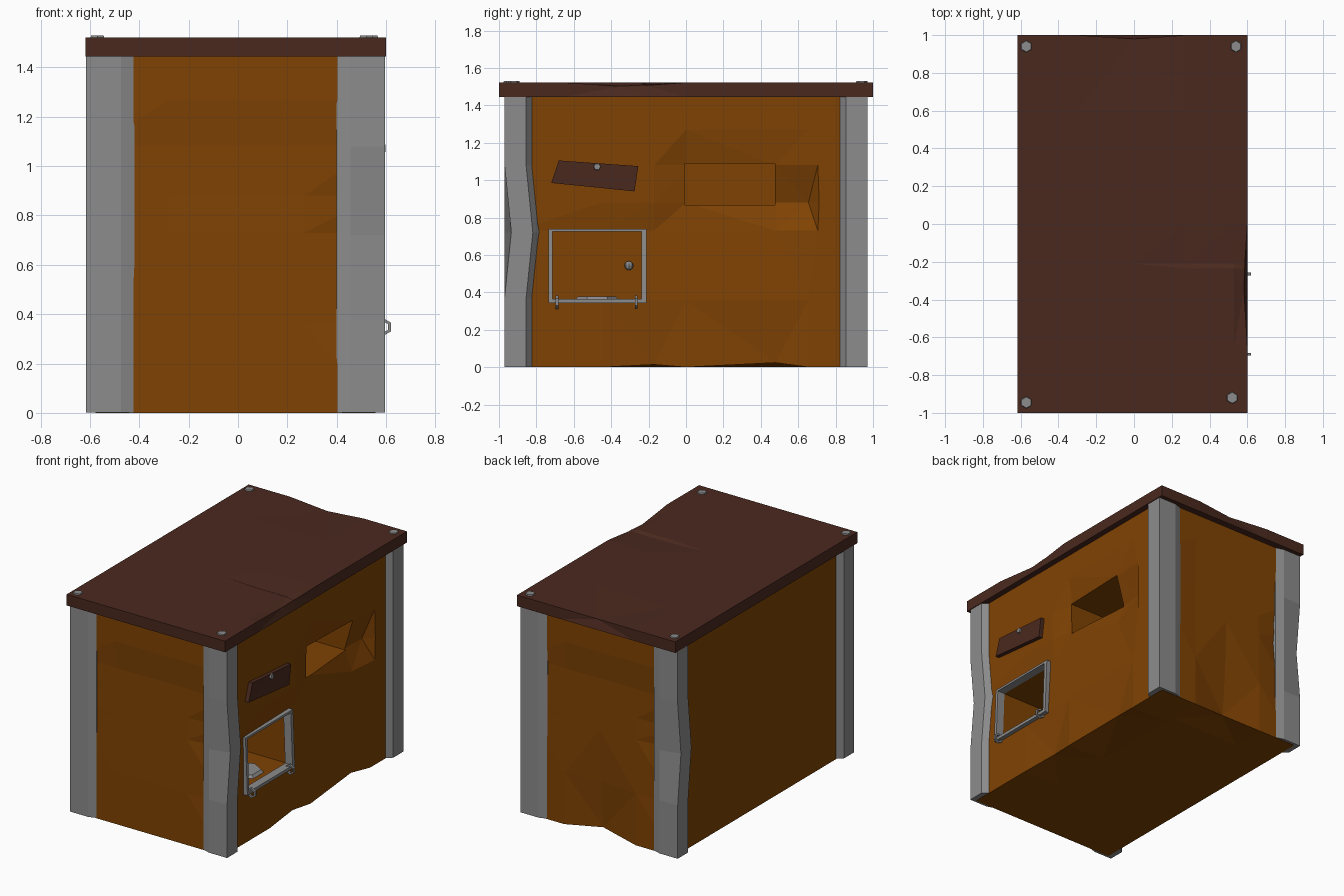
import bpy, bmesh, math
from mathutils import Vector, Matrix

cube = bpy.data.objects.get("Cube")
if cube:
    bpy.data.objects.remove(cube, do_unlink=True)


def material(name, color):
    m = bpy.data.materials.new(name)
    m.use_nodes = True
    m.diffuse_color = (*color, 1)
    bsdf = next(n for n in m.node_tree.nodes if n.type == 'BSDF_PRINCIPLED')
    bsdf.inputs["Base Color"].default_value = (*color, 1)
    bsdf.inputs["Roughness"].default_value = 0.8
    return m


ORANGE = material("rusty orange", (0.214, 0.055, 0.001))
BROWN = material("dark brown", (0.068, 0.022, 0.013))
GREY = material("steel grey", (0.262, 0.262, 0.262))


def finish(name, bm, mat=None):
    bmesh.ops.recalc_face_normals(bm, faces=bm.faces)
    me = bpy.data.meshes.new(name)
    bm.to_mesh(me)
    bm.free()
    ob = bpy.data.objects.new(name, me)
    bpy.context.collection.objects.link(ob)
    if mat:
        me.materials.append(mat)
    return ob


def add_box(bm, lo, hi):
    lo, hi = Vector(lo), Vector(hi)
    m = Matrix.Translation((lo + hi) / 2) @ Matrix.Diagonal((*(hi - lo), 1))
    bmesh.ops.create_cube(bm, size=1, matrix=m)


def dented_box(name, lo, hi, cuts, dents, mat):
    """Box sliced along each axis, with chosen grid points pushed by an offset."""
    bm = bmesh.new()
    add_box(bm, lo, hi)
    for axis, values in enumerate(cuts):
        for value in values:
            co, no = Vector(), Vector()
            co[axis], no[axis] = value, 1
            bmesh.ops.bisect_plane(bm, geom=bm.verts[:] + bm.edges[:] + bm.faces[:],
                                   plane_co=co, plane_no=no)
    # Pick every grid point before any of them moves
    picked = [min(bm.verts, key=lambda w: (w.co - Vector(p)).length) for p, _ in dents]
    for v, (_, offset) in zip(picked, dents):
        v.co += Vector(offset)
    bmesh.ops.triangulate(bm, faces=bm.faces)
    return finish(name, bm, mat)


def prism(name, levels, mat):
    """Loft closed rings of equal length and cap both ends."""
    bm = bmesh.new()
    rings = [[bm.verts.new(p) for p in ring] for ring in levels]
    n = len(rings[0])
    for a, b in zip(rings, rings[1:]):
        for i in range(n):
            bm.faces.new((a[i], a[(i + 1) % n], b[(i + 1) % n], b[i]))
    bm.faces.new(rings[0])
    bm.faces.new(rings[-1])
    return finish(name, bm, mat)


def cylinder(name, center, radius, depth, sides, mat, along_x=False):
    bm = bmesh.new()
    m = Matrix.Translation(center)
    if along_x:
        m = m @ Matrix.Rotation(math.pi / 2, 4, 'Y')
    bmesh.ops.create_cone(bm, cap_ends=True, segments=sides, radius1=radius,
                          radius2=radius * 0.85, depth=depth, matrix=m)
    return finish(name, bm, mat)


# Battered main body: worn bottom edges and end walls
LEFT, WALL, END = -0.578, 0.558, 0.953
LOW, MID, HIGH = 0.73, 0.88, 1.08
dents = [((WALL, -0.17, 0), (-0.02, 0, 0.014)), ((WALL, 0.48, 0), (-0.025, 0, 0.024)),
         ((0, END, 0), (0, -0.045, 0.033)), ((0, END, 0.36), (0, -0.02, 0))]
for sy in (-1, 1):
    for x in (-0.28, 0, 0.27):
        for z, depth in ((LOW, 0.006), (MID, 0.009), (HIGH, 0.012)):
            dents.append(((x, sy * END, z), (0, -sy * depth, 0)))
# Corners that follow the two knocked-in posts
for x, y, sign in ((WALL, -END, 1), (LEFT, END, -1)):
    for z, depth in ((0.36, 0.015), (LOW, 0.05), (MID, 0.035), (HIGH, 0.012)):
        dents.append(((x, y, z), (0, sign * depth, 0)))
# Side wall sinks around the pocket, then steps back out along a sharp fold
FOLD = 0.655
for y, z, depth in ((-0.45, LOW, 0.014), (-0.17, LOW, 0.02), (0, LOW, 0.02), (0.48, LOW, 0.02),
                    (0, MID, 0.032), (0.48, MID, 0.07), (FOLD, MID, 0.065),
                    (0, HIGH, 0.028), (0.48, HIGH, 0.012)):
    dents.append(((WALL, y, z), (-depth, 0, 0)))
for z in (LOW, HIGH):
    dents.append(((WALL, FOLD, z), (0, 0.05, 0)))
body = dented_box("body", (LEFT, -END, 0), (WALL, END, 1.46),
                  ((-0.28, 0, 0.27), (-0.45, -0.17, 0, 0.48, FOLD, 0.712),
                   (0.36, LOW, MID, HIGH, 1.27)), dents, ORANGE)

# Hatch recess and pocket recess, carved out of the side wall
bm = bmesh.new()
add_box(bm, (0.08, -0.72, 0.36), (0.7, -0.225, 0.728))
add_box(bm, (0.15, -0.008, 0.867), (0.7, 0.477, 1.088))
cutter = finish("recess_cutter", bm)
cutter.hide_render = True
carve = body.modifiers.new("recesses", 'BOOLEAN')
carve.operation = 'DIFFERENCE'
carve.solver = 'EXACT'
carve.object = cutter
bpy.context.view_layer.objects.active = body
bpy.ops.object.modifier_apply(modifier=carve.name)
bpy.data.objects.remove(cutter, do_unlink=True)

# Corner posts: section runs inward from the outer corner; two are knocked in at mid height
SECTION = ((0, 0), (0.14, 0), (0.195, 0.018), (0.195, 0.09), (0.04, 0.148), (0, 0.115))
HEIGHTS = (0.002, 0.37, 0.72, 1.08, 1.45)
for name, cx, cy, knock in (("front_left_post", 0.595, -0.97, 0.036),
                            ("front_right_post", -0.615, -0.97, 0),
                            ("back_left_post", 0.595, 0.97, 0),
                            ("back_right_post", -0.615, 0.97, 0.036)):
    sx, sy = math.copysign(1, cx), math.copysign(1, cy)
    levels = []
    for i, z in enumerate(HEIGHTS):
        ring = []
        for k, (u, v) in enumerate(SECTION):
            shift = knock if i == 2 and k in (0, 4, 5) else 0
            ring.append((cx - sx * u, cy - sy * (v + shift), z))
        levels.append(ring)
    prism(name, levels, GREY)

# Roof slab with sagging edges and a small crease
dented_box(
    "roof", (-0.618, -1, 1.445), (0.6, 1, 1.522),
    ((-0.3, 0, 0.27, 0.53), (-0.65, -0.35, -0.235, -0.21, 0, 0.6), ()),
    [((0.6, -0.35, 1.522), (-0.018, 0, -0.02)), ((0.6, -0.235, 1.522), (-0.014, 0, -0.014)),
     ((0.6, -0.21, 1.522), (-0.013, 0, -0.015)), ((0, 1, 1.522), (0, -0.02, -0.012)),
     ((0.27, -0.21, 1.522), (0, 0, -0.01)), ((0.53, -0.21, 1.522), (0, 0, -0.012))],
    BROWN)

# Roof bolts
for i, (x, y) in enumerate(((-0.57, 0.94), (0.54, 0.94), (-0.57, -0.945), (0.52, -0.92))):
    cylinder(f"roof_bolt_{i + 1}", (x, y, 1.522), 0.034, 0.016, 6, GREY)

# Hatch frame, leaning in with the dented wall
bm = bmesh.new()
for y0, y1, z0, z1 in ((-0.735, -0.714, 0.343, 0.74), (-0.238, -0.212, 0.343, 0.74),
                       (-0.714, -0.238, 0.343, 0.364), (-0.714, -0.238, 0.725, 0.74)):
    add_box(bm, (0.53, y0, z0), (0.587, y1, z1))
for v in bm.verts:
    if v.co.z > 0.5:
        v.co.x -= 0.015
finish("hatch_frame", bm, GREY)

# Hexagonal hinge rings below the hatch
for side, y in (("front", -0.69), ("back", -0.265)):
    levels = []
    for k in range(7):
        a = (k + 0.5) * math.tau / 6
        levels.append([(0.588 + r * math.cos(a), y + dy, 0.348 + r * math.sin(a))
                       for r, dy in ((0.023, -0.007), (0.036, -0.007),
                                     (0.036, 0.007), (0.023, 0.007))])
    prism(f"hinge_ring_{side}", levels, GREY)

# Tray and knob inside the hatch recess
cylinder("tray", (0.39, -0.475, 0.369), 0.118, 0.018, 6, GREY)
bm = bmesh.new()
bmesh.ops.create_uvsphere(bm, u_segments=8, v_segments=6, radius=0.024,
                          matrix=Matrix.Translation((0.095, -0.305, 0.543)))
finish("knob", bm, GREY)

# Crooked plaque and its nail
corners = ((-0.72, 0.985), (-0.275, 0.94), (-0.255, 1.075), (-0.68, 1.105))
prism("plaque", [[(x, y, z) for y, z in corners] for x in (0.53, 0.587)], BROWN)
cylinder("plaque_nail", (0.59, -0.475, 1.072), 0.021, 0.014, 6, GREY, along_x=True)
